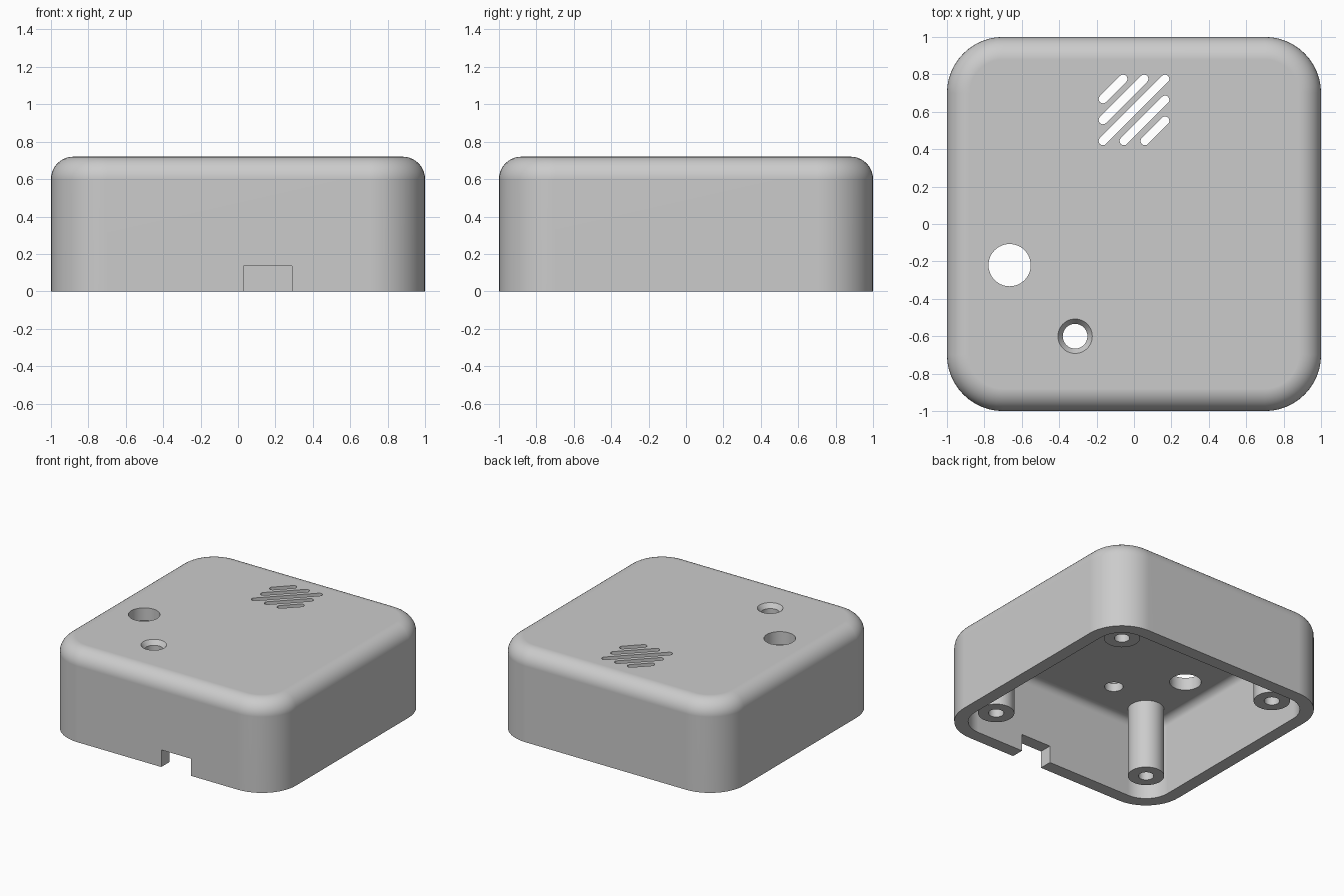
import bpy, bmesh, math
from math import sin, cos, pi

if "Cube" in bpy.data.objects:
    bpy.data.objects.remove(bpy.data.objects["Cube"], do_unlink=True)

HEIGHT, WALL, CORNER = 0.72, 0.10, 0.30
grey = bpy.data.materials.new("light_grey_plastic")
grey.use_nodes = True
grey.diffuse_color = (0.6, 0.6, 0.6, 1)
grey.node_tree.nodes["Principled BSDF"].inputs["Base Color"].default_value = (0.6, 0.6, 0.6, 1)


def loft(name, rings, closed=False):
    """Skin a stack of equal-length point rings; cap the ends unless closed."""
    bm = bmesh.new()
    loops = [[bm.verts.new(p) for p in ring] for ring in rings]
    pairs = list(zip(loops, loops[1:]))
    if closed:
        pairs.append((loops[-1], loops[0]))
    else:
        bm.faces.new(loops[0])
        bm.faces.new(loops[-1])
    for a, b in pairs:
        for i in range(len(a)):
            j = (i + 1) % len(a)
            bm.faces.new((a[i], a[j], b[j], b[i]))
    bmesh.ops.recalc_face_normals(bm, faces=bm.faces)
    mesh = bpy.data.meshes.new(name)
    bm.to_mesh(mesh)
    bm.free()
    mesh.materials.append(grey)
    obj = bpy.data.objects.new(name, mesh)
    bpy.context.collection.objects.link(obj)
    return obj


def rounded_ring(half, radius, z, steps=12):
    c = half - radius
    points = []
    for q, (sx, sy) in enumerate(((1, 1), (-1, 1), (-1, -1), (1, -1))):
        for k in range(steps + 1):
            a = (q + k / steps) * pi / 2
            points.append((sx * c + radius * cos(a), sy * c + radius * sin(a), z))
    return points


def rounded_block(name, half, radius, bottom, top, fillet, steps=10):
    """Rounded square block with a filleted upper edge."""
    rings = [rounded_ring(half, radius, bottom)]
    for k in range(steps + 1):
        a = k / steps * pi / 2
        inset = fillet * (1 - cos(a))
        rings.append(rounded_ring(half - inset, radius - inset, top - fillet + fillet * sin(a)))
    return loft(name, rings)


def circle(x, y, r, z, n=48):
    return [(x + r * cos(2 * pi * k / n), y + r * sin(2 * pi * k / n), z) for k in range(n)]


def lathe(name, x, y, profile, closed=False):
    return loft(name, [circle(x, y, r, z) for r, z in profile], closed)


def slot(x0, y0, x1, y1, r=0.023, n=8):
    """Round-ended diagonal slot cutter through the roof."""
    aim = math.atan2(y1 - y0, x1 - x0)
    def outline(z):
        ends = ((x1, y1, -pi / 2), (x0, y0, pi / 2))
        return [(x + r * cos(aim + s + pi * k / n), y + r * sin(aim + s + pi * k / n), z)
                for x, y, s in ends for k in range(n + 1)]
    return loft("vent_cutter", [outline(0.5), outline(0.8)])


def finish(obj):
    bpy.ops.object.select_all(action="DESELECT")
    obj.select_set(True)
    bpy.context.view_layer.objects.active = obj
    bpy.ops.object.shade_smooth_by_angle(angle=math.radians(30))
    mod = obj.modifiers.new("even_shading", "WEIGHTED_NORMAL")
    mod.keep_sharp = True


# Enclosure body and its hollow
enclosure = rounded_block("enclosure", 1, CORNER, 0, HEIGHT, 0.12)
cutters = [rounded_block("cavity_cutter", 1 - WALL, CORNER - WALL, -0.1, HEIGHT - WALL, 0.06)]

# Button hole and countersunk hole
cutters.append(lathe("button_cutter", -0.665, -0.22, [(0.113, 0.5), (0.113, 0.8)]))
cutters.append(lathe("countersink_cutter", -0.315, -0.6,
                     [(0.066, 0.5), (0.066, 0.685), (0.092, HEIGHT), (0.092, 0.8)]))

# Five diagonal vent slots inside a square
H, MID = 0.166, 0.61
for shift in (-2, -1, 0, 1, 2):
    d = shift * 0.112
    lo, hi = -H + max(0, d), H + min(0, d)
    cutters.append(slot(lo, MID + lo - d, hi, MID + hi - d))

# Cable notch in the front wall
notch = [(0.03, -1.1), (0.29, -1.1), (0.29, -0.85), (0.03, -0.85)]
cutters.append(loft("notch_cutter", [[(x, y, z) for x, y in notch] for z in (-0.1, 0.135)]))

for cutter in cutters:
    mod = enclosure.modifiers.new("cut", "BOOLEAN")
    mod.operation, mod.solver, mod.object = "DIFFERENCE", "EXACT", cutter
bpy.context.view_layer.objects.active = enclosure
for mod in list(enclosure.modifiers):
    bpy.ops.object.modifier_apply(modifier=mod.name)
for cutter in cutters:
    bpy.data.objects.remove(cutter, do_unlink=True)
finish(enclosure)

# Screw posts hanging from the roof, each with a blind hole
for side, x in (("left", 0.7), ("right", -0.7)):
    for end, y in (("front", -0.7), ("back", 0.7)):
        finish(lathe(f"screw_post_{end}_{side}", x, y,
                     [(0.13, 0.63), (0.13, 0.07), (0.055, 0.07), (0.055, 0.55)]))
